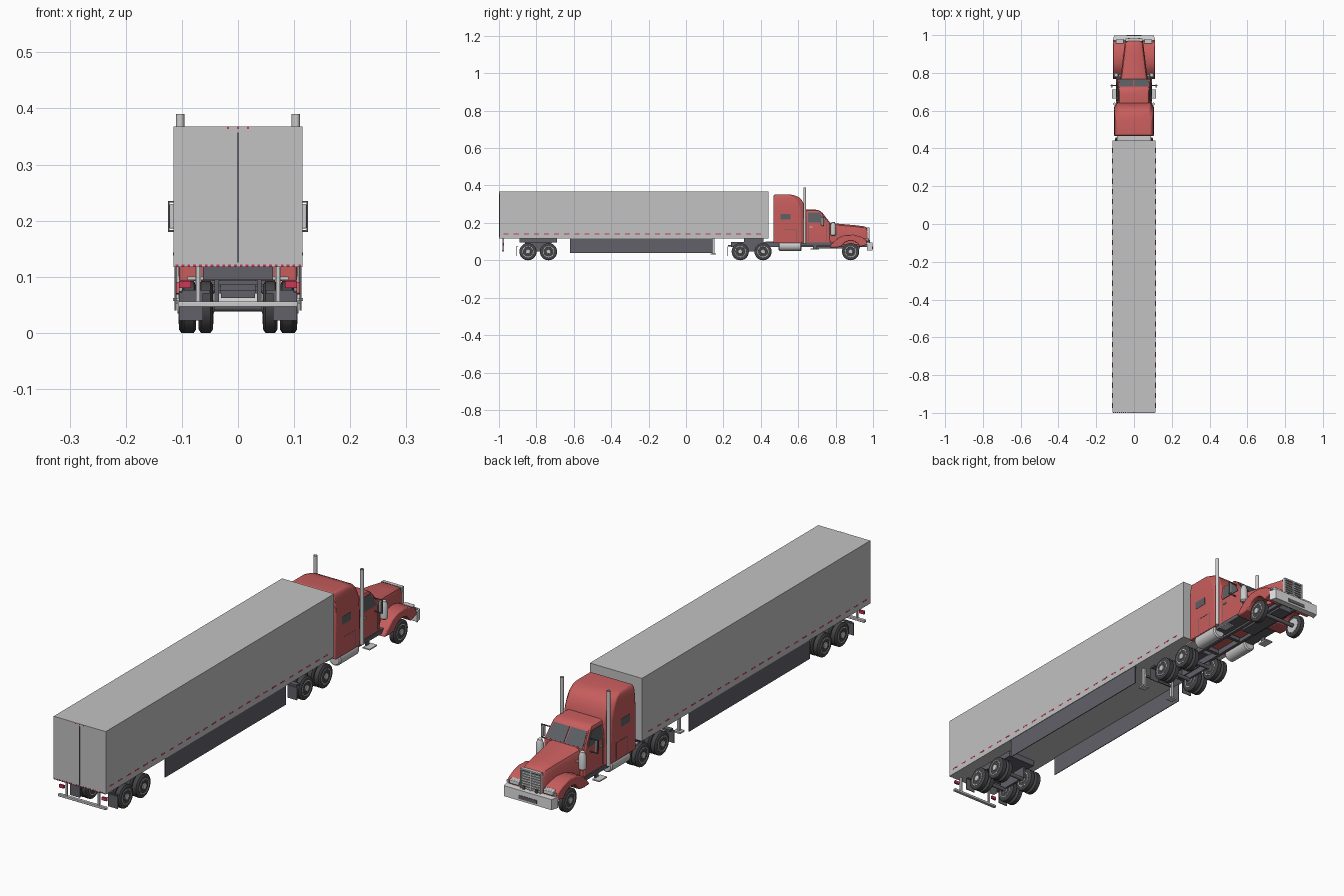
import bpy, bmesh, math
from mathutils import Vector

if "Cube" in bpy.data.objects:
    bpy.data.objects.remove(bpy.data.objects["Cube"])


def mat(name, rgb):
    m = bpy.data.materials.new(name)
    m.use_nodes = True
    m.diffuse_color = (*rgb, 1)
    b = m.node_tree.nodes["Principled BSDF"]
    b.inputs["Base Color"].default_value = (*rgb, 1)
    b.inputs["Roughness"].default_value = 0.6
    return m


RED = mat("cab red", (0.58, 0.11, 0.11))
GREY = mat("trailer grey", (0.54, 0.54, 0.54))
METAL = mat("bright metal", (0.6, 0.6, 0.6))
DARK = mat("chassis grey", (0.12, 0.12, 0.14))
GLASS = mat("window glass", (0.11, 0.12, 0.13))
TYRE = mat("tyre black", (0.06, 0.06, 0.065))
LAMP = mat("lamp red", (0.6, 0.04, 0.1))
WHITE = mat("bumper white", (0.75, 0.75, 0.75))
parts = []


def finish(name, bm, material, bevel=0, segs=2):
    bmesh.ops.recalc_face_normals(bm, faces=bm.faces)
    me = bpy.data.meshes.new(name)
    bm.to_mesh(me)
    bm.free()
    me.materials.append(material)
    ob = bpy.data.objects.new(name, me)
    bpy.context.collection.objects.link(ob)
    if bevel:
        md = ob.modifiers.new("Bevel", "BEVEL")
        md.width, md.segments, md.limit_method = bevel, segs, 'ANGLE'
    parts.append(ob)
    return ob


def loft(name, rings, material, bevel=0):
    """Skin a stack of equal-length closed rings and cap both ends."""
    bm = bmesh.new()
    rows = [[bm.verts.new(p) for p in r] for r in rings]
    n = len(rows[0])
    for a, b in zip(rows, rows[1:]):
        for i in range(n):
            bm.faces.new((a[i], a[(i + 1) % n], b[(i + 1) % n], b[i]))
    bm.faces.new(rows[0])
    bm.faces.new(rows[-1])
    return finish(name, bm, material, bevel)


def box(name, x, y, z, material, bevel=0):
    ring = lambda h: [(x[0], y[0], h), (x[1], y[0], h), (x[1], y[1], h), (x[0], y[1], h)]
    return loft(name, [ring(z[0]), ring(z[1])], material, bevel)


def boxes(name, specs, material):
    """Several boxes joined in one mesh."""
    bm = bmesh.new()
    for x, y, z in specs:
        v = bmesh.ops.create_cube(bm, size=1)["verts"]
        for p in v:
            p.co = (x[0] + (p.co.x + .5) * (x[1] - x[0]), y[0] + (p.co.y + .5) * (y[1] - y[0]),
                    z[0] + (p.co.z + .5) * (z[1] - z[0]))
    return finish(name, bm, material)


def sx(s, a, b):
    return tuple(sorted((s * a, s * b)))


def panel(name, pts, material, t=0.002):
    """Thin plate raised from a planar quad, on both faces."""
    p = [Vector(q) for q in pts]
    n = (p[1] - p[0]).cross(p[2] - p[0]).normalized() * t
    return loft(name, [[q - n for q in p], [q + n for q in p]], material)


def tube(name, loc, axis, prof, material, seg=20):
    """Lathe (offset, radius) pairs around an axis."""
    def pt(o, r, a):
        c, s = r * math.cos(a), r * math.sin(a)
        q = {'X': (o, c, s), 'Y': (c, o, s), 'Z': (c, s, o)}[axis]
        return Vector(loc) + Vector(q)
    return loft(name, [[pt(o, r, 2 * math.pi * i / seg) for i in range(seg)] for o, r in prof], material)


# ---- Trailer ----
box("trailer_body", (-.115, .115), (-.998, .442), (.117, .368), GREY)
panel("door_seam", [(-.0015, -.998, .125), (.0015, -.998, .125), (.0015, -.998, .357), (-.0015, -.998, .357)], DARK)
for s in (-1, 1):
    boxes("side_reflectors", [(sx(s, .1145, .1156), (-.975 + i * .054, -.948 + i * .054), (.138, .143))
                              for i in range(26)], LAMP)
    box("side_skirt", sx(s, .110, .113), (-.62, .142), (.04, .118), DARK)
    # Landing gear
    boxes("landing_leg", [(sx(s, .066, .076), (.14, .152), (.036, .118)),
                          (sx(s, .056, .086), (.132, .16), (.03, .036))], METAL)
    # Rear guard posts, lamps and flaps
    box("guard_post", sx(s, .068, .075), (-.982, -.974), (.05, .118), METAL)
    box("tail_lamp", sx(s, .084, .105), (-.98, -.972), (.08, .092), LAMP)
    box("trailer_mud_flap", sx(s, .062, .105), (-.908, -.905), (.022, .072), DARK)
    box("flap_hanger", sx(s, .05, .1), (-.906, -.9), (.07, .076), DARK)
boxes("rear_reflectors", [((-.111 + i * .0104, -.106 + i * .0104), (-.9995, -.998), (.1175, .122)) for i in range(22)]
      + [((c - .002, c + .002), (-.9995, -.998), (.363, .368)) for c in (-.018, 0, .018)], LAMP)
box("rear_guard", (-.106, .106), (-.985, -.972), (.046, .056), METAL, .002)
box("bogie_frame", (-.062, .062), (-.89, -.69), (.094, .118), DARK)
box("landing_crossbar", (-.07, .07), (.143, .149), (.085, .093), DARK)

# ---- Tractor chassis ----
for s in (-1, 1):
    box("frame_rail", sx(s, .03, .042), (.24, .97), (.07, .098), DARK)
    box("drive_mud_flap", sx(s, .062, .105), (.222, .225), (.024, .075), DARK)
    box("drive_flap_hanger", sx(s, .03, .1), (.225, .245), (.075, .083), DARK)
    box("under_cab_sill", sx(s, .04, .094), (.61, .79), (.078, .094), DARK)
    tube("fuel_tank", (s * .078, 0, .077), 'Y', [(.495, .022), (.5, .027), (.613, .027), (.618, .022)], METAL, 24)
    box("cab_step", sx(s, .085, .116), (.665, .712), (.057, .062), METAL)
    box("step_bracket", sx(s, .085, .09), (.68, .70), (.06, .08), DARK)
boxes("frame_crossmembers", [((-.032, .032), (y, y + .014), (.075, .095)) for y in (.245, .345, .47, .6, .74, .94)], DARK)
box("fifth_wheel", (-.045, .045), (.31, .415), (.098, .116), DARK)
box("deck_plate", (-.09, .09), (.425, .475), (.094, .1), METAL)
box("engine_block", (-.03, .03), (.7, .93), (.062, .1), DARK)


# ---- Wheels ----
def wheel(x, y, s, h=.0125):
    k = lambda prof: [(s * o * h, r) for o, r in prof]
    loc = (x, y, .046)
    tube("tyre", loc, 'X', k([(-1, .029), (-1, .040), (-.7, .046), (.7, .046), (1, .040), (1, .029)]), TYRE, 28)
    tube("wheel_rim", loc, 'X', k([(-1.04, .026), (-1.04, .03), (1.08, .030), (1.08, .027), (.8, .0255),
                                   (.75, .014), (1.2, .011), (1.25, .004)]), METAL, 24)
    for i in range(8):
        a = i * math.pi / 4
        tube("rim_hole", (x + s * h * .8, y + .020 * math.cos(a), .046 + .020 * math.sin(a)), 'X',
             [(-.001, .0035), (.001, .0035)], TYRE, 8)


for s in (-1, 1):
    wheel(s * .0925, .88, s)
    for y in (-.845, -.735, .29, .412):
        wheel(s * .0875, y, s)
        wheel(s * .0575, y, -s)
for y in (-.845, -.735, .29, .412, .88):
    tube("axle", (0, y, .046), 'X', [(-.085, .008), (.085, .008)], DARK, 12)
for y in (-.79, .35):
    for s in (-1, 1):
        box("suspension_beam", sx(s, .034, .042), (y - .07, y + .07), (.046, .096), DARK)


# ---- Cab and sleeper: rings at rising heights with chamfered front corners ----
def plan(z, y0, y1, w, c):
    return [(-w, y0, z), (w, y0, z), (w, y1 - c * 1.6, z), (w - c, y1, z), (c - w, y1, z), (-w, y1 - c * 1.6, z)]


loft("sleeper", [plan(*r) for r in (
    (.092, .467, .648, .105, .018), (.265, .467, .642, .105, .018), (.295, .467, .632, .104, .018),
    (.320, .467, .620, .102, .018), (.338, .467, .602, .099, .017), (.347, .469, .58, .095, .015),
    (.352, .474, .555, .089, .012))], RED, .003)
loft("cab", [plan(*r) for r in (
    (.085, .62, .772, .09, .004), (.2, .62, .768, .09, .004), (.257, .62, .725, .082, .004),
    (.267, .62, .712, .078, .004), (.271, .62, .69, .07, .004))], RED)
for s in (-1, 1):
    w = lambda z: s * (.09 - (z - .2) * .008 / .057)
    panel("side_window", [(w(.202), .652, .202), (w(.202), .748, .202), (w(.255), .713, .255), (w(.255), .652, .255)], GLASS)
    f = lambda z: .768 - (z - .2) * .043 / .057
    panel("windshield", [(s * .003, f(.203), .203), (s * .081, f(.203), .203), (s * .074, f(.254), .254),
                         (s * .003, f(.254), .254)], GLASS)
    box("sleeper_window", sx(s, .104, .106), (.505, .56), (.217, .248), GLASS)
    boxes("locker_seams", [(sx(s, .104, .1056), y, z) for y, z in (
        ((.52, .59), (.163, .165)), ((.52, .522), (.1, .165)), ((.588, .59), (.1, .165)))], DARK)
    boxes("door_seams", [(sx(s, .089, .0906), (y, y + .002), (.1, .198)) for y in (.652, .752)], DARK)
    box("door_handle", sx(s, .089, .094), (.66, .675), (.175, .18), METAL)
    # Mirror, exhaust stack and air cleaner
    boxes("mirror_bracket", [(sx(s, .08, .125), (.731, .735), (z, z + .003)) for z in (.18, .232)]
          + [(sx(s, .122, .125), (.731, .735), (.18, .235))], DARK)
    box("mirror", sx(s, .113, .122), (.722, .738), (.186, .23), METAL, .002)
    tube("exhaust_stack", (s * .103, .635, 0), 'Z', [(.09, .0075), (.39, .0075), (.39, .006), (.37, .006)], METAL)
    tube("air_cleaner", (s * .094, .787, 0), 'Z', [(.13, .008), (.136, .0145), (.187, .0145), (.195, .011),
                                                  (.203, .009), (.206, .004)], METAL)
    box("cleaner_bracket", sx(s, .06, .09), (.782, .792), (.155, .161), METAL)


# ---- Hood, fenders and nose ----
def hoop(y, w, zt):
    return [(-w, y, .085), (-w, y, zt - .022), (-w + .006, y, zt - .008), (-w + .02, y, zt),
            (w - .02, y, zt), (w - .006, y, zt - .008), (w, y, zt - .022), (w, y, .085)]


loft("hood", [hoop(*r) for r in ((.755, .075, .203), (.80, .068, .197), (.90, .056, .188), (.95, .05, .182),
                                 (.966, .047, .175), (.972, .045, .168))], RED)
outer = [(.765, .07), (.785, .095), (.815, .121), (.85, .135), (.895, .137), (.935, .126), (.962, .112), (.972, .085)]
arch = [(.88 + .056 * math.cos(a), .048 + .056 * math.sin(a)) for a in [math.radians(25 + 13 * i) for i in range(11)]]
for s in (-1, 1):
    prof = outer + arch + [(.80, .068)]
    loft("front_fender", [[(s * x, y, z) for y, z in prof] for x in (.042, .112)], RED, .004)
    box("headlight", sx(s, .054, .096), (.955, .978), (.098, .116), METAL, .003)
    box("headlight_lens", sx(s, .058, .092), (.976, .979), (.101, .113), WHITE)
    box("tow_hook", sx(s, .024, .032), (.97, .985), (.088, .108), DARK)
    box("turn_lamp", sx(s, .1, .11), (.97, .974), (.1, .108), METAL)
box("grille_back", (-.042, .042), (.96, .976), (.092, .17), DARK)
boxes("grille_bars", [((-.042, .042), (.974, .98), (.098 + i * .0098, .1035 + i * .0098)) for i in range(7)]
      + [((x - .0025, x + .0025), (.968, .982), (.09, .173)) for x in (-.043, 0, .043)]
      + [((-.045, .045), (.968, .982), (.168, .174))], METAL)
loft("front_bumper", [[(-.113, .968, z), (-.105, .998, z), (.105, .998, z), (.113, .968, z), (.1, .972, z),
                       (-.1, .972, z)] for z in (.052, .094)], WHITE)
box("bumper_intake", (-.04, .04), (.996, 1.0), (.06, .074), DARK)

# ---- Smooth shading with sharp edges kept ----
bpy.ops.object.select_all(action='DESELECT')
for ob in parts:
    ob.select_set(True)
bpy.context.view_layer.objects.active = parts[0]
bpy.ops.object.shade_smooth_by_angle(angle=math.radians(32))
